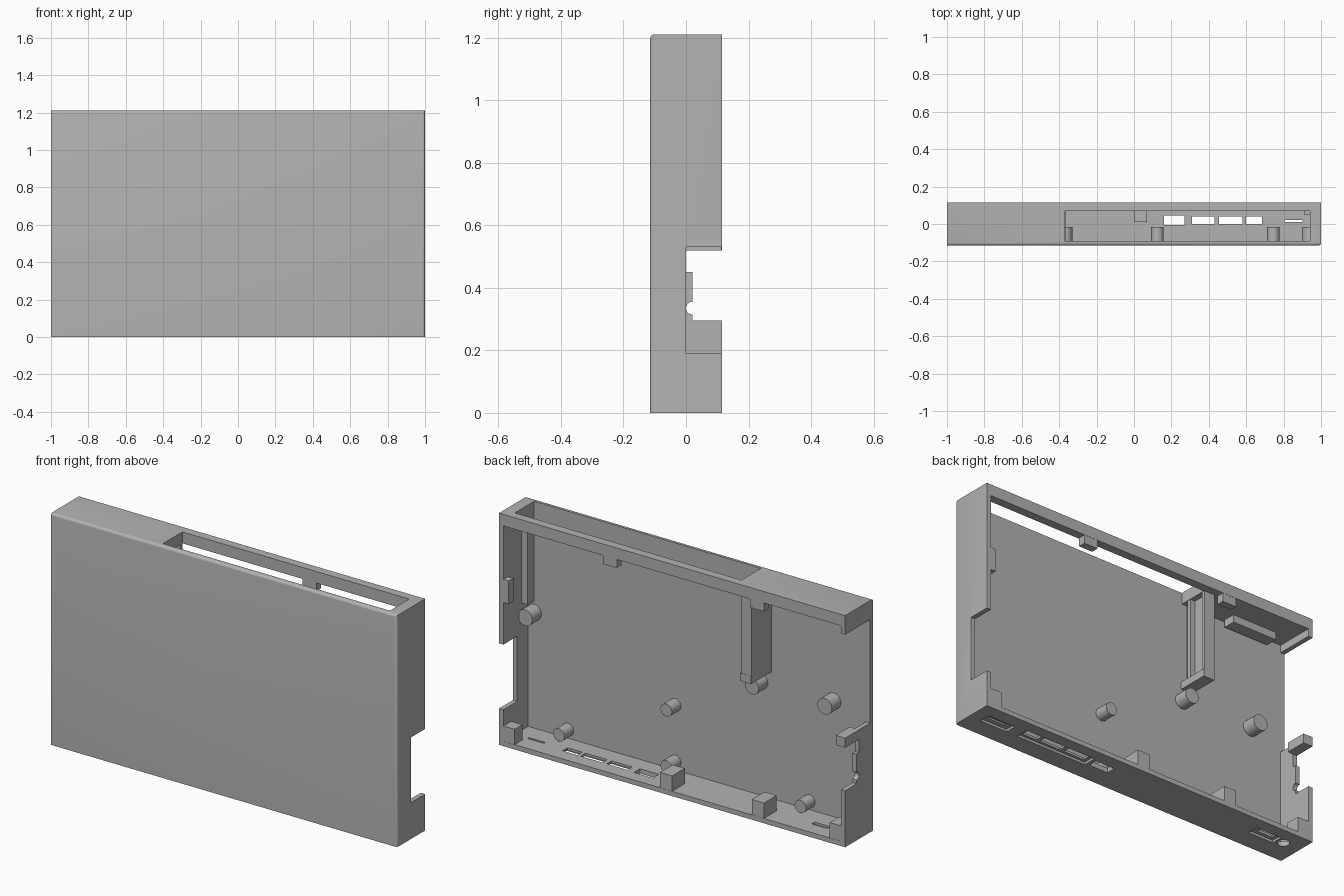
import bpy, bmesh, math
from mathutils import Matrix

scene = bpy.context.scene
if "Cube" in bpy.data.objects:
    bpy.data.objects.remove(bpy.data.objects["Cube"])

GREY = (0.45, 0.45, 0.45, 1)
mat = bpy.data.materials.new("grey plastic")
mat.use_nodes = True
mat.diffuse_color = GREY
mat.node_tree.nodes["Principled BSDF"].inputs["Base Color"].default_value = GREY

X, Y, TOP = 1.0, 0.115, 1.21      # outer half width, half depth, height
IN, PANEL, ROOF = 0.975, -0.09, 1.15  # inner faces of the shell
FLOOR = 0.025


def finish(name, bm):
    mesh = bpy.data.meshes.new(name)
    bm.to_mesh(mesh)
    bm.free()
    mesh.materials.append(mat)
    obj = bpy.data.objects.new(name, mesh)
    scene.collection.objects.link(obj)
    return obj


def box(name, xs, ys, zs):
    bm = bmesh.new()
    bmesh.ops.create_cube(bm, size=1)
    for v in bm.verts:
        v.co = [r[0] if c < 0 else r[1] for c, r in zip(v.co, (xs, ys, zs))]
    return finish(name, bm)


def cylinder(name, centre, radius, length, axis, sides=32):
    bm = bmesh.new()
    turn = {"X": Matrix.Rotation(math.pi / 2, 4, "Y"),
            "Y": Matrix.Rotation(math.pi / 2, 4, "X"),
            "Z": Matrix.Identity(4)}[axis]
    bmesh.ops.create_cone(bm, cap_ends=True, segments=sides, radius1=radius,
                          radius2=radius, depth=length,
                          matrix=Matrix.Translation(centre) @ turn)
    return finish(name, bm)


def select(obj):
    bpy.ops.object.select_all(action="DESELECT")
    obj.select_set(True)
    bpy.context.view_layer.objects.active = obj


# Outer shell with the top and one side front edge rounded
shell = box("case_shell", (-X, X), (-Y, Y), (0, TOP))
bm = bmesh.new()
bm.from_mesh(shell.data)
edges = [e for e in bm.edges
         if all(v.co.y < 0 for v in e.verts)
         and (all(v.co.z > 1 for v in e.verts) or all(v.co.x > 0 for v in e.verts))]
bmesh.ops.bevel(bm, geom=edges, offset=0.014, segments=4, profile=0.5, affect="EDGES")
bm.to_mesh(shell.data)
bm.free()

# Cavity, top slot and side openings
cuts = [
    box("cavity_cutter", (-IN, IN), (PANEL, 0.2), (FLOOR, ROOF)),
    box("slot_cutter", (-0.37, 0.94), (PANEL, 0.07), (1.1, 1.3)),
    box("left_notch_cutter", (0.9, 1.1), (0, 0.2), (0.19, 0.53)),
    box("right_opening_cutter", (-1.1, -0.9), (PANEL, 0.2), (0.57, 1.11)),
    box("right_notch_cutter", (-1.1, -0.9), (0.02, 0.2), (0.295, 0.52)),
    box("right_step_cutter", (-1.1, -0.9), (0, 0.1), (0.45, 0.52)),
    cylinder("right_round_cutter", (-1, 0.02, 0.335), 0.02, 0.2, "X"),
    cylinder("jack_hole_cutter", (-0.9, 0.02, 0), 0.03, 0.2, "Z"),
]
# Ports through the bottom wall: x range, y range
for xs, ys in [((0.16, 0.27), (-0.005, 0.045)), ((0.31, 0.43), (0, 0.04)),
               ((0.455, 0.58), (0, 0.04)), ((0.6, 0.685), (0, 0.04)),
               ((0.805, 0.9), (0.01, 0.022)), ((-0.84, -0.75), (0.01, 0.035))]:
    cuts.append(box("port_cutter", xs, ys, (-0.1, 0.1)))
# Shallow recesses around the ports on the underside
for xs, ys in [((0.29, 0.705), (-0.015, 0.055)), ((0.77, 0.93), (-0.015, 0.045)),
               ((-0.86, -0.71), (-0.01, 0.05))]:
    cuts.append(box("recess_cutter", xs, ys, (-0.1, 0.013)))

select(shell)
for cutter in cuts:
    cutter.hide_render = True
    mod = shell.modifiers.new("cut", "BOOLEAN")
    mod.operation = "DIFFERENCE"
    mod.solver = "EXACT"
    mod.object = cutter
    bpy.ops.object.modifier_apply(modifier=mod.name)
    bpy.data.objects.remove(cutter)
bpy.ops.object.shade_smooth_by_angle()

# Standoffs on the front panel: x, z, radius
for x, z, r in [(0.94, 0.63, 0.042), (0.125, 0.365, 0.033), (0.745, 0.07, 0.033),
                (0.125, 0.07, 0.033), (-0.37, 0.62, 0.04), (-0.79, 0.63, 0.042),
                (-0.65, 0.07, 0.033)]:
    peg = cylinder("standoff", (x, -0.0575, z), r, 0.085, "Y", 24)
    select(peg)
    bpy.ops.object.shade_smooth_by_angle()

# Screw blocks along the bottom wall
for xs, y0 in [((0.91, 0.98), 0.05), ((0, 0.07), 0.01),
               ((-0.53, -0.46), 0.01), ((-0.98, -0.91), 0.04)]:
    box("bottom_block", xs, (y0, Y - 0.001), (0.02, 0.105))

# Clip tabs and hanging ledge under the top wall
for xs in [(0.32, 0.4), (-0.53, -0.45)]:
    box("top_tab", xs, (0.075, Y - 0.001), (1.105, 1.16))
box("top_ledge", (-0.88, -0.62), (-0.075, -0.01), (1.11, 1.16))

# Slide guide hanging from the top, with foot and ridges
box("guide_plate", (-0.43, -0.4), (PANEL - 0.005, 0.075), (0.69, 1.16))
box("guide_foot", (-0.43, -0.365), (PANEL - 0.005, 0.076), (0.685, 0.725))
for ys in [(0.055, 0.074), (-0.05, -0.03)]:
    box("guide_ridge", (-0.41, -0.372), ys, (0.7, 1.155))
box("guide_rail", (0.94, 0.98), (PANEL - 0.005, -0.035), (0.69, 1.16))

# Side wall catch and corner bracket
box("side_catch", (0.945, 0.98), (0.075, Y - 0.001), (0.75, 0.87))
box("side_bracket", (-0.98, -0.945), (0, Y - 0.001), (0.52, 0.57))
